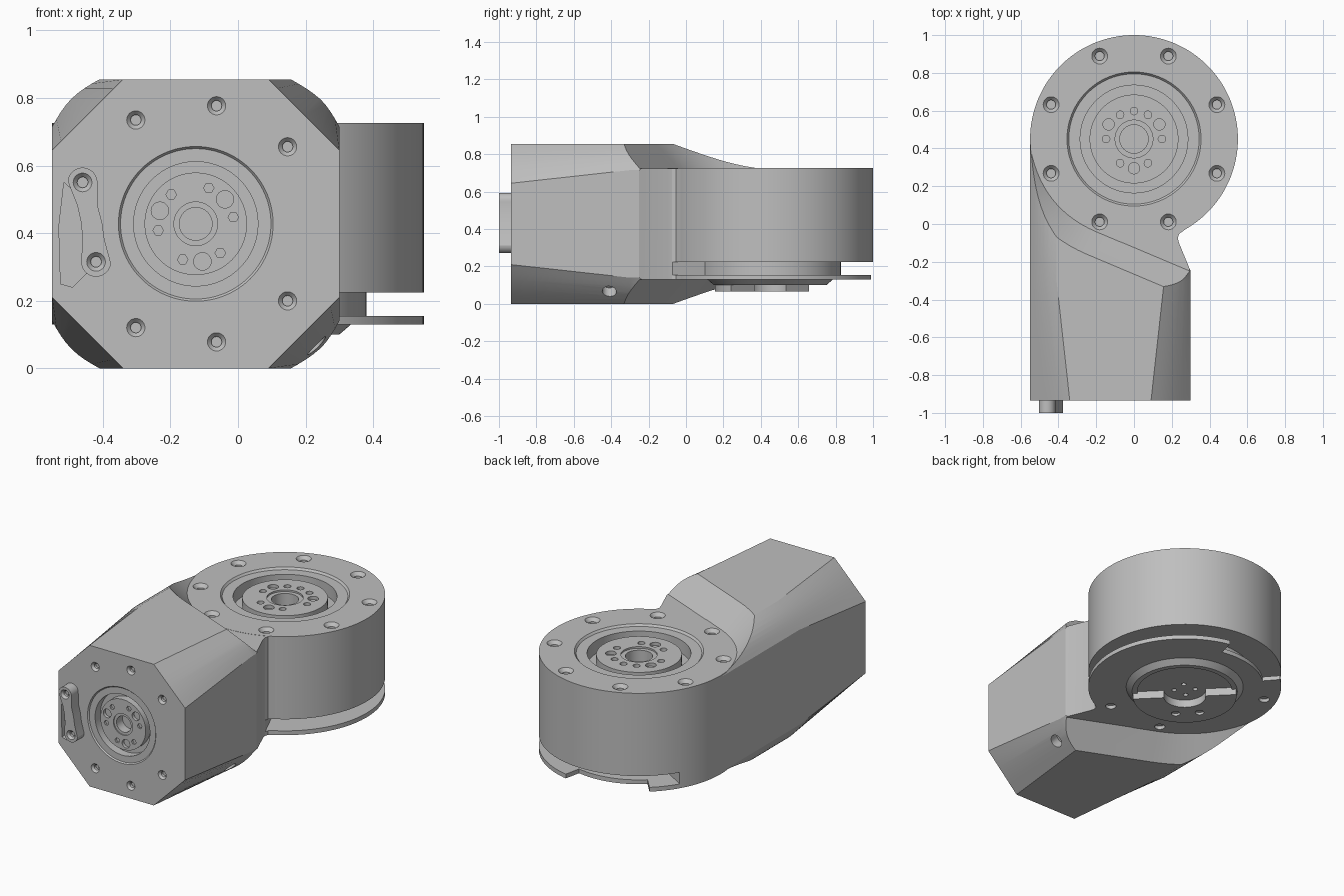
import bpy, bmesh
from math import sin, cos, pi, radians
from mathutils import Matrix, Vector

if "Cube" in bpy.data.objects:
    bpy.data.objects.remove(bpy.data.objects["Cube"])

grey = bpy.data.materials.new("machined grey")
grey.use_nodes = True
COLOUR = (0.52, 0.52, 0.52, 1)
grey.diffuse_color = COLOUR
grey.node_tree.nodes["Principled BSDF"].inputs["Base Color"].default_value = COLOUR

TOP, BOTTOM, MID = 0.725, 0.13, 0.4275
HEAD = Matrix.Translation((0, 0.45, 0))
HEAD_TOP = Matrix.Translation((0, 0.45, TOP + 0.001))
HEAD_UNDER = Matrix.Translation((0, 0.45, BOTTOM)) @ Matrix.Rotation(pi, 4, 'X')
FRONT = Matrix.Translation((0, -0.935, 0)) @ Matrix.Rotation(pi / 2, 4, 'X')
FRONT_HUB = FRONT @ Matrix.Translation((-0.125, MID, 0)) @ Matrix.Scale(0.645, 4)


def loft(bm, rings, matrix=Matrix()):
    """Closed shell through matching rings, capped at both ends."""
    rows = [[bm.verts.new(matrix @ Vector(p)) for p in ring] for ring in rings]
    n = len(rows[0])
    for a, b in zip(rows, rows[1:]):
        for i in range(n):
            bm.faces.new((a[i], a[(i + 1) % n], b[(i + 1) % n], b[i]))
    bm.faces.new(rows[0])
    bm.faces.new(rows[-1])


def prism(bm, outline, z0, z1, matrix=Matrix()):
    loft(bm, [[(x, y, z) for x, y in outline] for z in (z0, z1)], matrix)


def lathe(bm, profile, matrix=Matrix(), n=96):
    loft(bm, [[(r * cos(2 * pi * i / n), r * sin(2 * pi * i / n), h) for i in range(n)]
              for r, h in profile], matrix)


def arc(cx, cy, r, start, end, n=32):
    angles = [radians(start + (end - start) * i / n) for i in range(n + 1)]
    return [(cx + r * cos(a), cy + r * sin(a)) for a in angles]


def sector(bm, r0, r1, start, end, z0, z1, matrix):
    prism(bm, arc(0, 0, r1, start, end) + arc(0, 0, r0, end, start), z0, z1, matrix)


def polar(r, degrees):
    return Matrix.Translation((r * cos(radians(degrees)), r * sin(radians(degrees)), 0))


def finish(name, bm):
    bmesh.ops.recalc_face_normals(bm, faces=bm.faces)
    mesh = bpy.data.meshes.new(name)
    bm.to_mesh(mesh)
    bm.free()
    mesh.materials.append(grey)
    obj = bpy.data.objects.new(name, mesh)
    bpy.context.collection.objects.link(obj)
    return obj


def boolean(target, bm, operation='DIFFERENCE'):
    tool = finish("cutter", bm)
    tool.hide_render = True
    mod = target.modifiers.new("boolean", 'BOOLEAN')
    mod.object, mod.operation, mod.solver = tool, operation, 'EXACT'
    bpy.context.view_layer.objects.active = target
    bpy.ops.object.modifier_apply(modifier=mod.name)
    bpy.data.objects.remove(tool)


def section(y, chamfer, bulge, steps=8):
    """Eight-sided body section whose corner faces may swell outward."""
    w, h, ring = 0.425, MID, []
    for sx, sz in ((1, 1), (-1, 1), (-1, -1), (1, -1)):
        for i in range(steps + 1):
            t = i / steps if sx * sz > 0 else 1 - i / steps
            swell = bulge * sin(pi * t) * 0.707
            ring.append((-0.125 + sx * (w - chamfer * t + swell), y,
                         MID + sz * (h - chamfer * (1 - t) + swell)))
    return ring


# Long body
bm = bmesh.new()
loft(bm, [section(-0.935, 0.21, 0), section(-0.3, 0.14, 0.018), section(0.44, 0.14, 0.018)])
housing = finish("housing", bm)

# Sloped shoulders above and below, swept into the side of the head
path = [Vector((0.7, -0.42))]
for i in range(17):
    t = i / 16
    path.append(Vector((-0.2, -0.04)) * (1 - t) ** 2 + Vector((-0.53, 0.1)) * 2 * t * (1 - t)
                + Vector((-0.56, 0.5)) * t * t)
bm = bmesh.new()
for level, side in ((TOP, 1), (BOTTOM, -1)):
    rings = []
    for rise in (0, 0.2):
        ring = []
        for i, p in enumerate(path):
            d = (path[min(i + 1, len(path) - 1)] - path[max(i - 1, 0)]).normalized()
            ring.append((p.x + d.y * -rise, p.y + d.x * rise, level + side * rise))
        rings.append(ring + [(-0.9, 0.8, level + side * rise), (0.9, 0.8, level + side * rise)])
    loft(bm, rings)
boolean(housing, bm)

# Neck between the body and the head
bm = bmesh.new()
prism(bm, [(0.31, -0.27), (0.3, -0.25), (0.238, -0.1), (0.232, -0.075), (0.238, -0.053),
           (0.27, -0.03), (0.2, 0.1), (0.2, 0.6), (0.6, 0.6), (0.6, -0.27)], -0.1, 1)
boolean(housing, bm)

# Round head
bm = bmesh.new()
lathe(bm, [(0.55, BOTTOM - 0.001), (0.55, TOP + 0.001)], HEAD, 128)
boolean(housing, bm, 'UNION')

# Ring recesses of both drives, and the slot above the base plate
recess = [(0.355, 0.05), (0.355, 0), (0.345, -0.012), (0.285, -0.012), (0.285, -0.09),
          (0.235, -0.09), (0.235, -0.02), (0.1, -0.02), (0.1, -0.03), (0.075, -0.03),
          (0.075, -0.12)]
bm = bmesh.new()
lathe(bm, recess, HEAD_TOP)
lathe(bm, recess, FRONT_HUB)
sector(bm, 0.38, 0.6, -66, 149, 0.155, 0.225, HEAD)
boolean(housing, bm)

# Screw holes, hub holes, plate cut-out, side hole and front pocket
screw = [(0.042, 0.02), (0.042, 0), (0.024, -0.02), (0.024, -0.045)]
bm = bmesh.new()
for k in range(8):
    lathe(bm, screw, HEAD_TOP @ polar(0.475, 22.5 + 45 * k), 24)
for a in (157.5, 247.5, 292.5):
    lathe(bm, [(0.03, 0.02), (0.03, -0.02)], HEAD_UNDER @ polar(0.475, -a), 24)
for a in (40, 80, 120, 240, 280, 320):
    lathe(bm, screw, FRONT_HUB @ polar(0.55, a), 24)
for a in (0, 60, 90, 120, 180, 240, 300):
    lathe(bm, [(0.02, 0.01), (0.02, -0.05)], HEAD_TOP @ polar(0.148, a), 20)
for a in (30, 150, 270):
    lathe(bm, [(0.03, 0.01), (0.03, -0.04)], HEAD_TOP @ polar(0.155, a), 20)
for a in (40, 160, 280):
    lathe(bm, [(0.04, 0.01), (0.04, -0.05)], FRONT_HUB @ polar(0.175, a), 24)
    for offset in (-30, 30):
        lathe(bm, [(0.024, 0.01), (0.024, -0.04)], FRONT_HUB @ polar(0.175, a + offset), 6)
sector(bm, 0.45, 0.6, 78, 131, 0.1, 0.19, HEAD)
side = Matrix.Translation((0.23, -0.41, 0.07)) @ Vector((1, 0, -1)).to_track_quat('Z', 'Y').to_matrix().to_4x4()
lathe(bm, [(0.038, 0.06), (0.038, -0.06)], side, 32)
prism(bm, [(-0.515, 0.55), (-0.53, 0.42), (-0.525, 0.25), (-0.49, 0.24), (-0.45, 0.28),
           (-0.45, 0.42), (-0.46, 0.5)], 0.02, -0.03, FRONT)
boolean(housing, bm)

# Waisted clamp on the front face
bm = bmesh.new()
prism(bm, arc(-0.46, 0.55, 0.044, -5, 175, 16) + [(-0.475, 0.48), (-0.464, 0.43), (-0.46, 0.38)]
      + arc(-0.42, 0.315, 0.044, 175, 355, 16) + [(-0.395, 0.38), (-0.402, 0.43), (-0.415, 0.48)],
      -0.032, 0.065, FRONT)
clamp = finish("front_clamp", bm)
bm = bmesh.new()
for x, z in ((-0.46, 0.55), (-0.42, 0.315)):
    lathe(bm, screw, FRONT @ Matrix.Translation((x, z, 0.065)) @ Matrix.Scale(0.66, 4), 24)
boolean(clamp, bm)

# Hub under the base plate
bm = bmesh.new()
lathe(bm, [(0.335, -0.01), (0.335, 0), (0.3, 0.03), (0.27, 0.03), (0.27, 0.018)], HEAD_UNDER)
base_hub = finish("base_hub", bm)
bm = bmesh.new()
for a in (45, 135, 225, 315):
    lathe(bm, [(0.014, 0.05), (0.014, 0.002)], HEAD_UNDER @ polar(0.06, a), 16)
boolean(base_hub, bm)

# Raised half ring on the hub
bm = bmesh.new()
sector(bm, 0.12, 0.295, 135, 315, 0.065, 0.115, HEAD)
half_ring = finish("base_half_ring", bm)
bm = bmesh.new()
for a in (205, 245):
    lathe(bm, [(0.025, 0.1), (0.025, 0.05)], HEAD_UNDER @ polar(0.2, -a), 20)
boolean(half_ring, bm)

# Smooth curved walls, crisp edges
for obj in (housing, clamp, base_hub, half_ring):
    bpy.ops.object.select_all(action='DESELECT')
    obj.select_set(True)
    bpy.context.view_layer.objects.active = obj
    bpy.ops.object.shade_smooth_by_angle(angle=radians(20))
